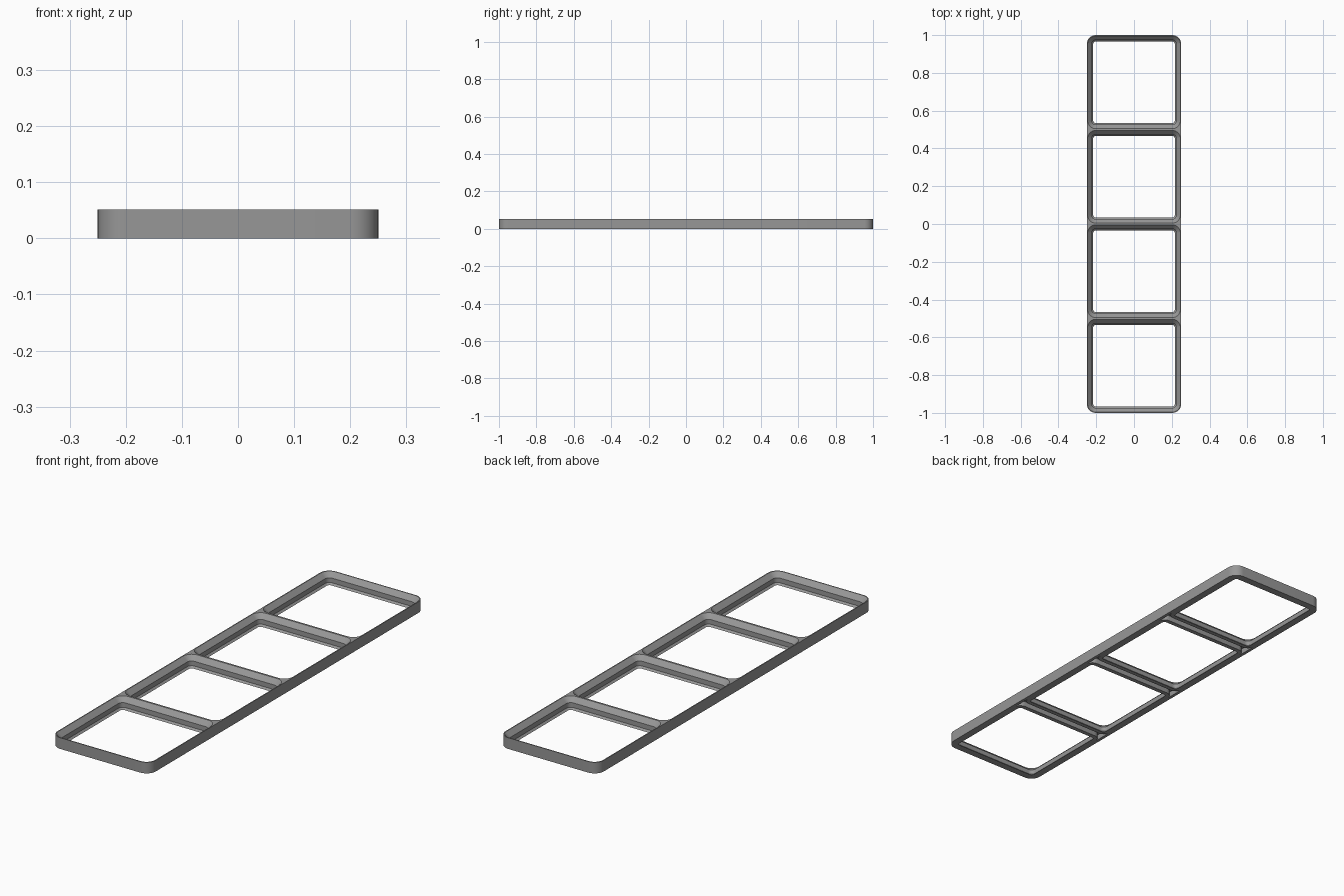
import bpy, bmesh, math

if "Cube" in bpy.data.objects:
    bpy.data.objects.remove(bpy.data.objects["Cube"])

CELL, HEIGHT, R = 0.5, 0.051, 0.0476
SEG = 12  # segments per rounded corner

grey = bpy.data.materials.new("mid_grey")
grey.diffuse_color = (0.31, 0.31, 0.31, 1)
grey.use_nodes = True
grey.node_tree.nodes["Principled BSDF"].inputs["Base Color"].default_value = grey.diffuse_color


def rounded_rect(hx, hy, r):
    pts = []
    for k, (sx, sy) in enumerate([(1, 1), (-1, 1), (-1, -1), (1, -1)]):
        for i in range(SEG + 1):
            a = math.pi / 2 * (k + i / SEG)
            pts.append((sx * (hx - r) + r * math.cos(a),
                        sy * (hy - r) + r * math.sin(a)))
    return pts


def loft(name, layers, y=0.0):
    """Closed solid through stacked outlines: [(z, points), ...]."""
    bm = bmesh.new()
    rings = [[bm.verts.new((px, py + y, z)) for px, py in pts] for z, pts in layers]
    bm.faces.new(rings[0][::-1])
    bm.faces.new(rings[-1])
    n = len(rings[0])
    for a, b in zip(rings, rings[1:]):
        for i in range(n):
            j = (i + 1) % n
            bm.faces.new((a[i], a[j], b[j], b[i]))
    bmesh.ops.recalc_face_normals(bm, faces=bm.faces)
    me = bpy.data.meshes.new(name)
    bm.to_mesh(me)
    bm.free()
    me.materials.append(grey)
    ob = bpy.data.objects.new(name, me)
    bpy.context.collection.objects.link(ob)
    return ob


def cut(target, cutter):
    mod = target.modifiers.new("cut", 'BOOLEAN')
    mod.operation, mod.solver, mod.object = 'DIFFERENCE', 'EXACT', cutter
    bpy.context.view_layer.objects.active = target
    bpy.ops.object.modifier_apply(modifier=mod.name)
    bpy.data.objects.remove(cutter, do_unlink=True)


# outer slab with rounded corners
outline = rounded_rect(CELL / 2, 2 * CELL, R)
grid = loft("grid_frame", [(0, outline), (HEIGHT, outline)])

# stepped pocket through each cell: chamfer, straight wall, wide chamfer
top = HEIGHT + 0.001
profile = [(-0.01, 0.216), (0, 0.216), (0.0083, 0.2243),
           (0.0298, 0.2243), (top, 0.2243 + top - 0.0298)]
for k in range(4):
    layers = [(z, rounded_rect(h, h, R - (0.25 - h))) for z, h in profile]
    cut(grid, loft("pocket_cutter", layers, (k - 1.5) * CELL))

# shallow grooves under the cross bars, flaring at both ends
half, gap, gr = 0.236, 0.014, 0.0336
arc = [(half - gr + gr * math.sin(a), gap + gr - gr * math.cos(a))
       for a in (math.pi / 2 * i / 6 for i in range(7))]
upper = [(-x, y) for x, y in arc[::-1]] + arc
groove = upper + [(x, -y) for x, y in upper[::-1]]
for k in (-1, 0, 1):
    cut(grid, loft("groove_cutter", [(-0.01, groove), (0.025, groove)], k * CELL))

# smooth corners, crisp rims
bpy.ops.object.select_all(action='DESELECT')
grid.select_set(True)
bpy.context.view_layer.objects.active = grid
bpy.ops.object.shade_smooth_by_angle(angle=math.radians(30))
